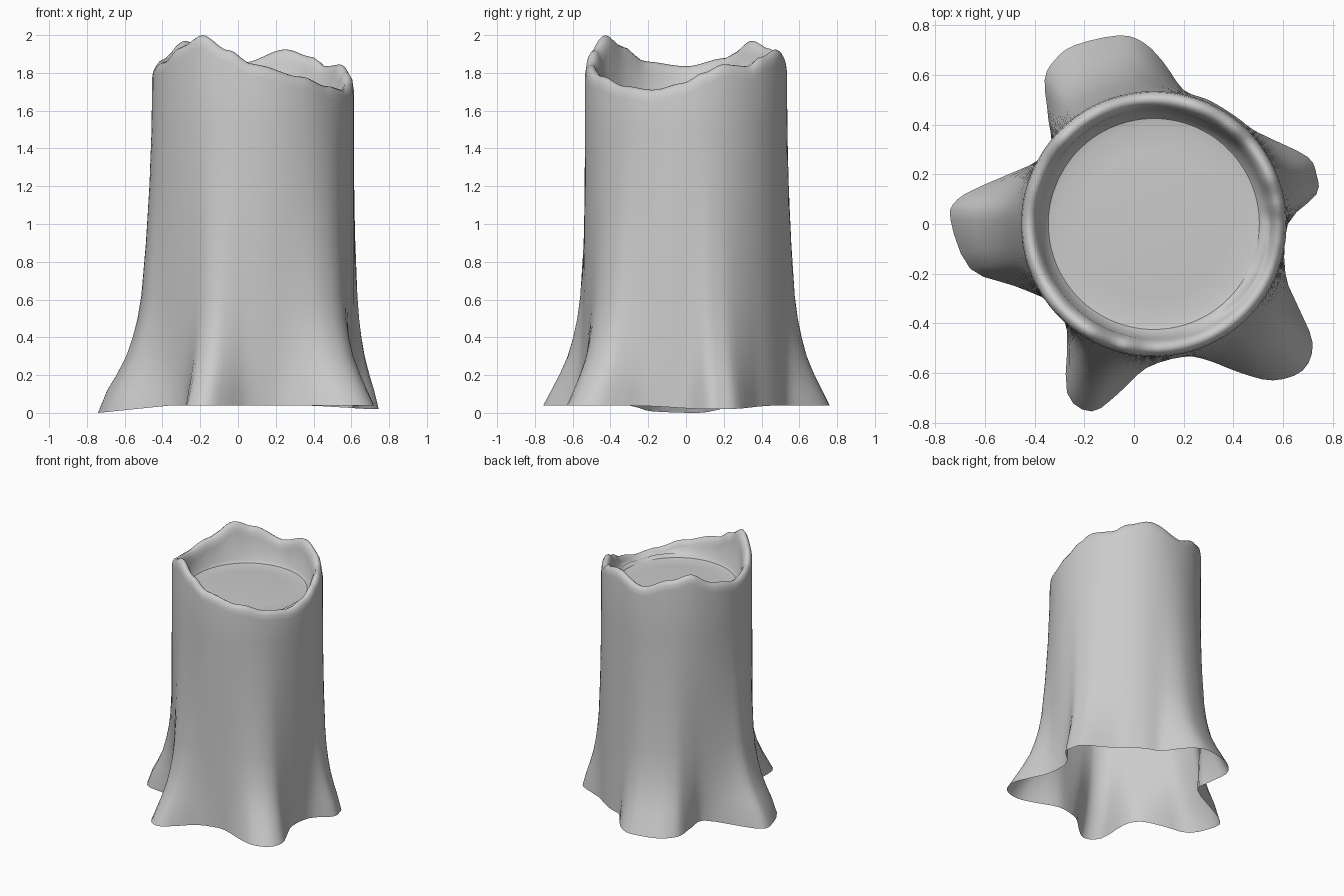
import bpy, bmesh, math
from mathutils import Vector

if "Cube" in bpy.data.objects:
    bpy.data.objects.remove(bpy.data.objects["Cube"])

CX, CY, R = 0.08, 0.0, 0.535          # trunk centre and radius

# Ground outline of the five roots, counter-clockwise
BASE = [(.62, .0), (.735, .12), (.735, .2), (.70, .27), (.56, .34), (.48, .38), (.40, .44),
        (.30, .50), (.20, .54), (.12, .65), (.04, .73), (-.06, .76), (-.24, .72), (-.32, .66),
        (-.36, .58), (-.345, .42), (-.35, .28), (-.60, .16), (-.71, .10), (-.74, .02),
        (-.66, -.18), (-.48, -.25), (-.33, -.32), (-.27, -.43), (-.27, -.68), (-.17, -.755),
        (-.06, -.68), (.05, -.58), (.20, -.535), (.30, -.55), (.43, -.60), (.56, -.63),
        (.68, -.59), (.72, -.48), (.66, -.33), (.61, -.2)]

# Broken rim height by angle in degrees
RIM = [(0, 1.75), (10, 1.80), (23, 1.845), (40, 1.835), (52, 1.885), (70, 1.925), (96, 1.855),
       (120, 1.93), (136, 1.97), (155, 1.88), (180, 1.835), (205, 1.86), (222, 1.94), (238, 2.0),
       (255, 1.92), (270, 1.845), (300, 1.78), (320, 1.73), (340, 1.71), (360, 1.75)]

# How far the roots flare out at each height
FLARE = [(0.04, 1), (.12, .83), (.2, .66), (.3, .48), (.4, .36), (.5, .27), (.62, .2),
         (.9, .115), (1.2, .05), (1.5, .01)]


def rim_height(a):
    d = math.degrees(a) % 360
    for (d0, h0), (d1, h1) in zip(RIM, RIM[1:]):
        if d <= d1:
            t = (d - d0) / (d1 - d0)
            return h0 + (h1 - h0) * t * t * (3 - 2 * t)


def smooth_outline(pts, steps):
    out, n = [], len(pts)
    for i in range(n):
        a, b, c, d = (Vector(pts[(i + k) % n]) for k in (-1, 0, 1, 2))
        for s in range(steps):
            t = s / steps
            out.append(b + (c - a) * .5 * t + (a - b * 2.5 + c * 2 - d * .5) * t * t
                       + (b * 1.5 - a * .5 - c * 1.5 + d * .5) * t ** 3)
    return out


def loft(name, rings, centre=None):
    bm = bmesh.new()
    rows = [[bm.verts.new(p) for p in ring] for ring in rings]
    n = len(rows[0])
    for lo, hi in zip(rows, rows[1:]):
        for i in range(n):
            j = (i + 1) % n
            bm.faces.new((lo[i], lo[j], hi[j], hi[i]))
    if centre:
        c = bm.verts.new(centre)
        for i in range(n):
            bm.faces.new((rows[-1][i], rows[-1][(i + 1) % n], c))
    me = bpy.data.meshes.new(name)
    bm.to_mesh(me)
    bm.free()
    for p in me.polygons:
        p.use_smooth = True
    ob = bpy.data.objects.new(name, me)
    bpy.context.collection.objects.link(ob)
    return ob


outline = smooth_outline(BASE, 3)
angles = [math.atan2(p.y - CY, p.x - CX) for p in outline]
heights = [rim_height(a) for a in angles]


def polar(r, a, z):
    return (CX + r * math.cos(a), CY + r * math.sin(a), z)


# Bark: flared roots rising into the round trunk
rings = []
for z, w in FLARE:
    ring = []
    for p, a in zip(outline, angles):
        r = R + w * (math.hypot(p.x - CX, p.y - CY) - R)
        drop = 0
        if z < .1:                     # two root tips dip to the ground
            drop = .04 * max(0, -p.x - .35) / .39 + .02 * max(0, math.cos(a - .25)) ** 8
        ring.append(polar(r, a, z - drop))
    rings.append(ring)

# Rounded broken lip, folding over to the inside
LIP = [(R, -.065), (.53, -.03), (.518, -.008), (.502, 0), (.485, -.01), (.472, -.035), (.462, -.07)]
for r, dz in LIP:
    rings.append([polar(r, a, max(h + dz, 1.685) if r < .5 else h + dz)
                  for a, h in zip(angles, heights)])
rings.append([polar(.445, a, min(1.70, h - .025)) for a, h in zip(angles, heights)])
rings.append([polar(.425, a, 1.675) for a in angles])
loft("stump_bark", rings)

# Cut face: shallow disc inside the lip
cut = [[polar(r, a, z) for a in angles] for r, z in [(.425, 1.675), (.39, 1.668), (.3, 1.672), (.15, 1.676)]]
loft("cut_face", cut, (CX, CY, 1.678))
